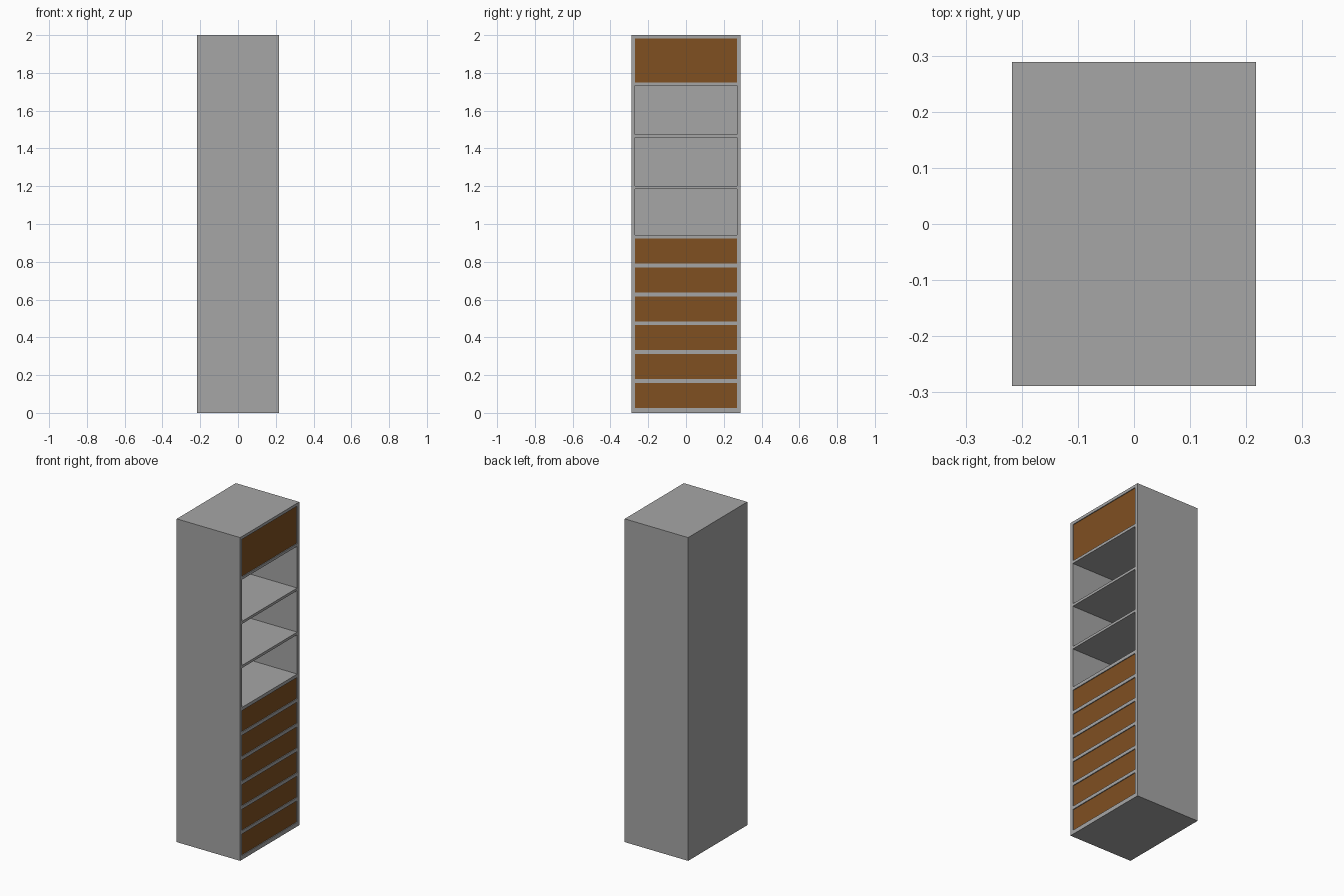
import bpy
import bmesh
from mathutils import Matrix

if "Cube" in bpy.data.objects:
    bpy.data.objects.remove(bpy.data.objects["Cube"])


def material(name, rgb):
    m = bpy.data.materials.new(name)
    m.diffuse_color = (*rgb, 1.0)
    m.use_nodes = True
    m.node_tree.nodes["Principled BSDF"].inputs["Base Color"].default_value = m.diffuse_color
    return m


GREY = material("grey_board", (0.38, 0.38, 0.38))
BROWN = material("brown_wood", (0.215, 0.08, 0.0155))


def box(name, x, y, z, mat):
    """Box spanning the (low, high) ranges in x, y and z."""
    size = [b - a for a, b in (x, y, z)]
    mid = [(a + b) / 2 for a, b in (x, y, z)]
    bm = bmesh.new()
    bmesh.ops.create_cube(bm, size=1, matrix=Matrix.Translation(mid) @ Matrix.Diagonal((*size, 1)))
    me = bpy.data.meshes.new(name)
    bm.to_mesh(me)
    bm.free()
    me.materials.append(mat)
    ob = bpy.data.objects.new(name, me)
    bpy.context.collection.objects.link(ob)
    return ob


HX, HY, H = 0.217, 0.289, 2.0   # half width, half depth, height
T = 0.02                        # board thickness
IY = HY - T                     # inside half depth
FULL_X, IN_X, IN_Y = (-HX, HX), (-HX + T, HX), (-IY, IY)

# Carcass: two side walls, closed back, base and top
box("near_wall", FULL_X, (-HY, -IY), (0, H), GREY)
box("far_wall", FULL_X, (IY, HY), (0, H), GREY)
box("back_panel", (-HX, -HX + T), IN_Y, (0, H), GREY)
box("base_board", IN_X, IN_Y, (0, 0.026), GREY)
box("top_board", IN_X, IN_Y, (H - 0.018, H), GREY)

# Six drawers, each with a shelf above it, slightly recessed from the opening
PITCH, PANEL = 0.1526, 0.132
FRONT_X = (HX - 0.025, HX - 0.005)
for i in range(6):
    z = 0.027 + i * PITCH
    box(f"drawer_front_{i + 1}", FRONT_X, IN_Y, (z - 0.002, z + PANEL + 0.002), BROWN)
    box(f"drawer_shelf_{i + 1}", IN_X, IN_Y, (z + PANEL, z + PITCH), GREY)

# Shelves of the three open compartments
for i, (z0, z1) in enumerate([(1.186, 1.202), (1.459, 1.475), (1.733, 1.75)]):
    box(f"open_shelf_{i + 1}", IN_X, IN_Y, (z0, z1), GREY)

# Closed top compartment
box("top_door", FRONT_X, IN_Y, (1.748, H - 0.016), BROWN)
